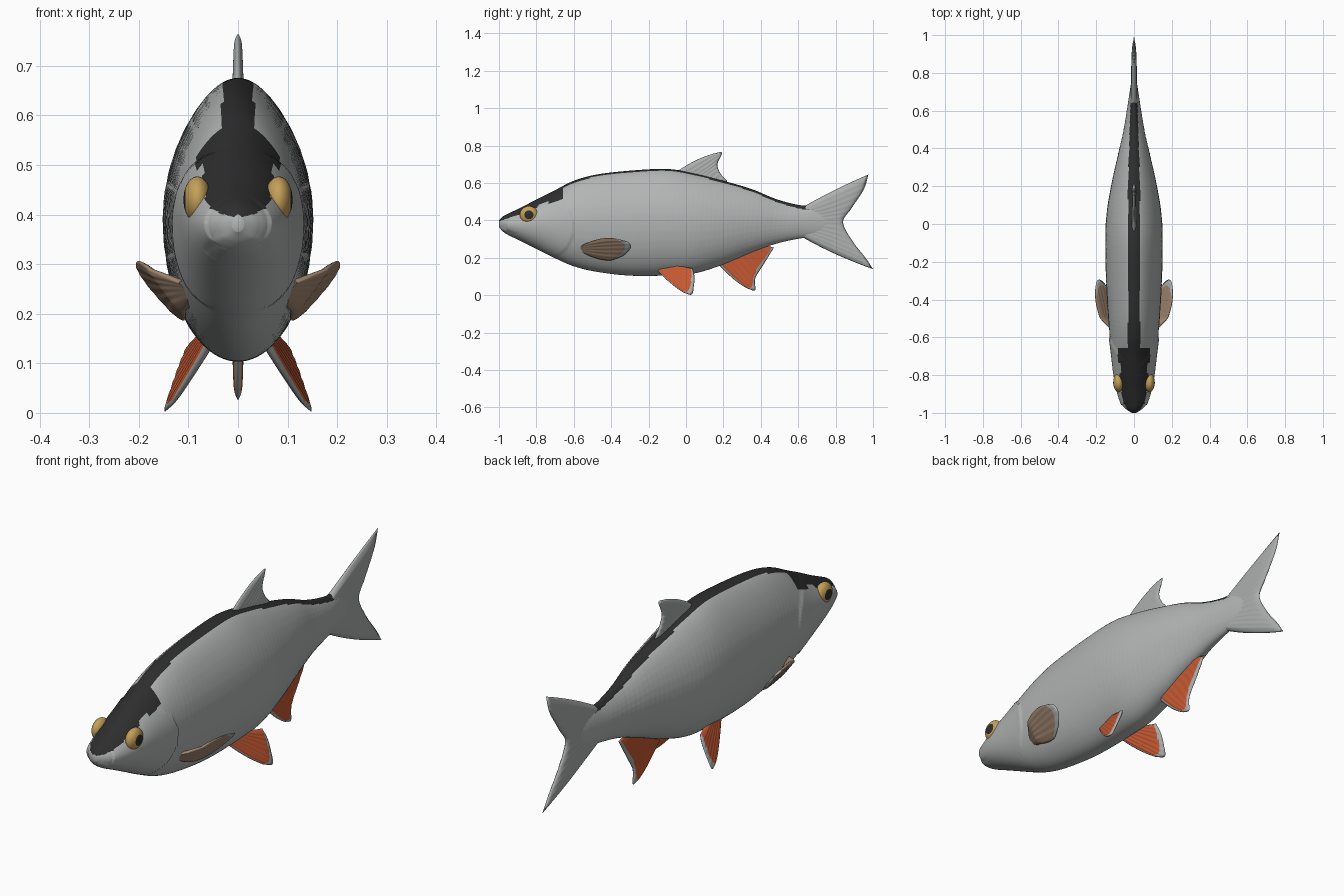
import bpy, bmesh, math
from mathutils import Vector, Matrix

cube = bpy.data.objects.get("Cube")
if cube:
    bpy.data.objects.remove(cube, do_unlink=True)


def material(name, rgb):
    m = bpy.data.materials.new(name)
    m.use_nodes = True
    m.diffuse_color = (*rgb, 1)
    bsdf = m.node_tree.nodes["Principled BSDF"]
    bsdf.inputs["Base Color"].default_value = (*rgb, 1)
    bsdf.inputs["Roughness"].default_value = 0.6
    return m


SILVER = material("silver grey", (0.45, 0.46, 0.46))
DARK = material("dark back", (0.027, 0.027, 0.027))
FIN_GREY = material("fin grey", (0.41, 0.43, 0.42))
ORANGE = material("orange red", (0.56, 0.10, 0.032))
BROWN = material("pale brown", (0.36, 0.24, 0.165))
GOLD = material("eye gold", (0.55, 0.35, 0.10))


def spline(points, t):
    """Smooth curve through points of any dimension, t from 0 to 1."""
    p = [Vector(q) for q in points]
    f = t * (len(p) - 1)
    i = min(int(f), len(p) - 2)
    f -= i
    b, c = p[i], p[i + 1]
    a = p[i - 1] if i else b * 2 - c
    d = p[i + 2] if i + 2 < len(p) else c * 2 - b
    return (b * 2 + (c - a) * f + (a * 2 - b * 5 + c * 4 - d) * f ** 2
            + (b * 3 - a - c * 3 + d) * f ** 3) / 2


def finish(name, bm, mats, rule, mirrored=False):
    bmesh.ops.recalc_face_normals(bm, faces=bm.faces)
    for f in bm.faces:
        f.material_index = rule(f)
        f.smooth = True
    mesh = bpy.data.meshes.new(name)
    bm.to_mesh(mesh)
    bm.free()
    ob = bpy.data.objects.new(name, mesh)
    bpy.context.collection.objects.link(ob)
    for m in mats:
        mesh.materials.append(m)
    if mirrored:
        ob.modifiers.new("Mirror", "MIRROR").use_mirror_merge = False


# Body: stations of y, top, bottom, half width
STATIONS = [
    (-1.0, .40, .365, .012), (-.98, .421, .342, .042), (-.95, .437, .322, .066),
    (-.88, .47, .288, .092), (-.8, .512, .248, .109), (-.7, .562, .198, .12),
    (-.6, .612, .155, .128), (-.48, .645, .126, .137), (-.3, .666, .105, .147),
    (-.1, .675, .106, .151), (.05, .65, .118, .145), (.2, .612, .165, .121),
    (.35, .568, .228, .088), (.48, .515, .275, .058), (.6, .483, .302, .038),
    (.68, .478, .312, .026), (.76, .45, .33, .013), (.8, .40, .375, .003)]
RINGS, SEGS = 300, 96


def relief(y, z, angle):
    """Small outward offsets: gill cover, mouth line and scales."""
    d = 0.0
    gill = math.hypot((y + .78) / .18, (z - .36) / .17)
    if gill < 1:
        d += .006 * gill ** 2
    if y < -.9:
        d -= .005 * math.exp(-((z - .358 + .4 * (y + 1)) / .008) ** 2)
    if y > -.62 and gill >= 1:
        fade = min(1, (y + .62) * 10, max(0, .66 - y) * 6)
        d += .0012 * fade * math.cos(y / .05 * math.tau + angle * 2) * math.cos(angle * 18)
    return d


bm = bmesh.new()
rings = []
for i in range(RINGS + 1):
    y, top, bot, w = spline(STATIONS, i / RINGS)
    mid, h = (top + bot) / 2, (top - bot) / 2
    ring = []
    for j in range(SEGS):
        a = math.tau * j / SEGS
        s, c = math.sin(a), math.cos(a)
        z = mid + h * c
        # The upper back narrows to a ridge
        x = w * s * (1 - .2 * max(0, c) ** 2)
        d = relief(y, z, a) * min(1, w / .04) * abs(s)
        ring.append(bm.verts.new((x + math.copysign(d, s), y, z)))
    rings.append(ring)
for r, q in zip(rings, rings[1:]):
    for j in range(SEGS):
        k = (j + 1) % SEGS
        bm.faces.new((r[j], r[k], q[k], q[j]))
bm.faces.new(rings[0])
bm.faces.new(rings[-1])


def back_rule(f):
    x, y, z = f.calc_center_median()
    x = abs(x)
    stripe = x < .032 - .03 * max(0, y - .2) and z > .42 and -.7 < y < .66
    notch = x > .07 and abs(y + .765) < .03
    crown = y < -.655 and z > .395 + .35 * (y + 1) and not notch
    return int(stripe or crown)


finish("body", bm, [SILVER, DARK], back_rule)


# Fins: a grid swept from the root row over a middle row to the tip row
def fin(name, root, mid, tip, thick, rays, mats, rule, place=lambda y, z: 0, mirrored=False):
    bm = bmesh.new()
    tag = bm.faces.layers.int.new("region")
    nu, nv = 56, 20
    for side in (-1, 1):
        grid = []
        for i in range(nu + 1):
            u = i / nu
            b, m, t = (spline(row, u) for row in (root, mid, tip))
            line = []
            for k in range(nv + 1):
                v = k / nv
                y, z = b * (1 - v) * (1 - 2 * v) + m * 4 * v * (1 - v) + t * v * (2 * v - 1)
                rim = (1 - abs(2 * u - 1) ** 12) * (1 - v ** 16)
                ridge = .0008 * math.cos(u * rays * math.tau) * min(1, v * 3)
                depth = rim * (thick * (1 - .4 * v) + ridge)
                line.append(bm.verts.new((place(y, z) + side * depth, y, z)))
            grid.append(line)
        for i in range(nu):
            for k in range(nv):
                f = bm.faces.new((grid[i][k], grid[i + 1][k], grid[i + 1][k + 1], grid[i][k + 1]))
                f[tag] = rule((i + .5) / nu, (k + .5) / nv)
    bmesh.ops.remove_doubles(bm, verts=bm.verts, dist=.00005)
    finish(name, bm, mats, lambda f: f[tag], mirrored)


def plain(u, v):
    return 0


def edged(u, v):
    """Grey along the leading edge and, widening rearward, along the tip."""
    return int(u < .06 or v > .92 - .08 * u)


def pelvic_place(y, z):
    return .07 + (.16 - z) * .4 + (y + .05) * .2


def pectoral_place(y, z):
    return .10 + (z - .19) * .75 + (y + .5) * .15 + min(0, y + .5) * .6


fin("tail_fin", [(.62, .468), (.62, .39), (.62, .312)],
    [(.79, .56), (.77, .46), (.75, .39), (.77, .31), (.80, .22)],
    [(.975, .645), (.95, .565), (.885, .465), (.84, .39), (.89, .29), (.96, .2), (1.0, .14)],
    .019, 14, [FIN_GREY], plain)

fin("dorsal_fin", [(-.07, .645), (.06, .62), (.2, .575)],
    [(.04, .715), (.10, .68), (.14, .65), (.2, .59)],
    [(.15, .758), (.192, .762), (.168, .70), (.185, .65), (.22, .61)],
    .012, 9, [FIN_GREY], plain)

fin("anal_fin", [(.16, .18), (.28, .22), (.41, .28)],
    [(.25, .09), (.30, .13), (.37, .20), (.44, .265)],
    [(.33, .035), (.37, .028), (.37, .09), (.415, .165), (.47, .255)],
    .013, 9, [ORANGE, FIN_GREY], edged)

fin("pelvic_fin", [(-.18, .165), (-.13, .17), (-.06, .165)],
    [(-.1, .08), (-.06, .095), (-.02, .12), (.0, .15)],
    [(-.015, .015), (.03, .004), (.042, .05), (.045, .10), (.035, .145)],
    .013, 8, [ORANGE, FIN_GREY], edged, pelvic_place, True)

fin("pectoral_fin", [(-.56, .265), (-.565, .25), (-.55, .225)],
    [(-.46, .302), (-.44, .25), (-.46, .192)],
    [(-.37, .302), (-.31, .285), (-.295, .255), (-.33, .215), (-.39, .188)],
    .012, 6, [BROWN, FIN_GREY], lambda u, v: int(v > .9), pectoral_place, True)

# Eyes: flattened balls with a dark pupil facing outward
bm = bmesh.new()
bmesh.ops.create_uvsphere(bm, u_segments=32, v_segments=24, radius=1)
bmesh.ops.transform(bm, verts=bm.verts, matrix=(
    Matrix.Translation((.082, -.84, .43))
    @ Matrix.Diagonal((.028, .049, .047, 1))
    @ Matrix.Rotation(math.pi / 2, 4, "Y")))


def pupil_rule(f):
    x, y, z = f.calc_center_median()
    return int(x > .09 and math.hypot(y + .84, z - .43) < .022)


finish("eye", bm, [GOLD, DARK], pupil_rule, True)
